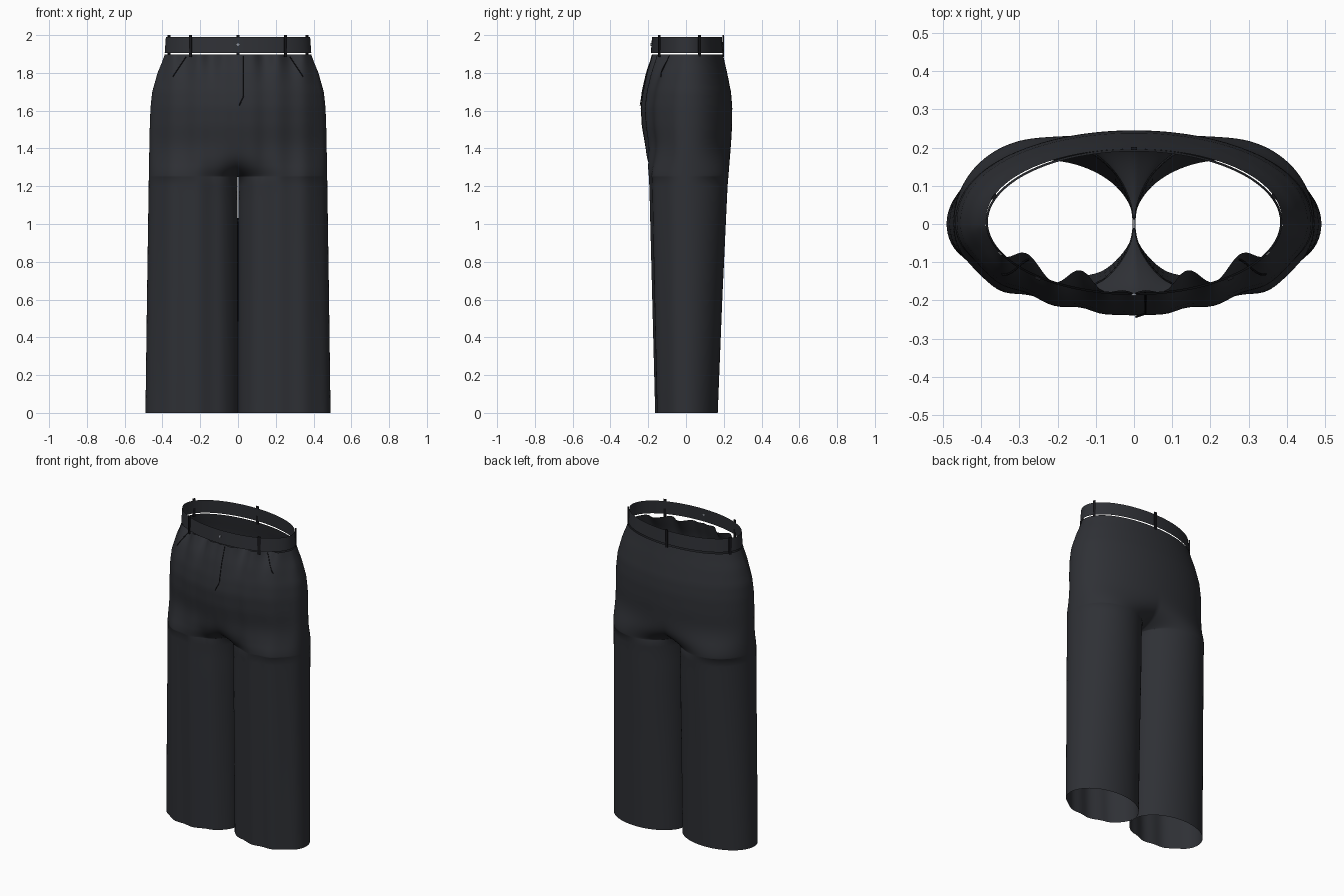
import bpy, bmesh
from math import sin, cos, pi, sqrt, asin, atan2

if "Cube" in bpy.data.objects:
    bpy.data.objects.remove(bpy.data.objects["Cube"])

# height, half width, front depth, back depth
PROFILE = [(0, .49, .165, .168), (.6, .482, .18, .192), (1.2, .473, .195, .22),
           (1.32, .471, .202, .23), (1.42, .469, .217, .238), (1.52, .467, .234, .244),
           (1.62, .463, .24, .245), (1.7, .454, .23, .238), (1.8, .426, .209, .218),
           (1.86, .401, .191, .204), (1.897, .388, .181, .196)]
TOP, CROTCH, RISE = 1.897, 1.25, .21
N = 80

cloth = bpy.data.materials.new("dark_cloth")
cloth.diffuse_color = (.028, .03, .036, 1)
cloth.use_nodes = True
cloth.node_tree.nodes["Principled BSDF"].inputs["Base Color"].default_value = cloth.diffuse_color
thread = bpy.data.materials.new("dark_thread")
thread.diffuse_color = (.008, .008, .01, 1)
thread.use_nodes = True
thread.node_tree.nodes["Principled BSDF"].inputs["Base Color"].default_value = thread.diffuse_color
metal = bpy.data.materials.new("button_metal")
metal.diffuse_color = (.3, .32, .36, 1)
metal.use_nodes = True
metal.node_tree.nodes["Principled BSDF"].inputs["Base Color"].default_value = metal.diffuse_color


def dims(z):
    for a, b in zip(PROFILE, PROFILE[1:]):
        if z <= b[0]:
            f = (z - a[0]) / (b[0] - a[0])
            return [p + (q - p) * f for p, q in zip(a[1:], b[1:])]
    return PROFILE[-1][1:]


def ripple(x, y, z):
    # soft folds across the front
    if y >= 0:
        return y
    k = max(0, (z - 1.7) / (TOP - 1.7))
    amp = .010 + .038 * k * k
    win = min(1, abs(x) / .12) * min(1, -y / .08)
    return y + amp * win * (.5 + .5 * cos(2 * pi * (x - .14) / .14))


def ring(z):
    # half torso outline that closes into a leg outline at the crotch
    w, df, db = dims(z)
    u = min(1, max(0, (z - CROTCH) / RISE))
    s = 1 - sin(pi / 2 * sqrt(u))
    inner = .001 + .003 * max(0, 1 - abs(z - 1.15) / .12)
    r, pts = (w - inner) / 2, []
    for i in range(N + 1):
        t = i / N
        c = cos(pi * t)
        if c < 0:
            c = -abs(c) ** .9
        x = (1 - s) * w * sin(pi * t) + s * (inner + r - r * cos(2 * pi * t))
        y = -(1 - s) * c - s * sin(2 * pi * t)
        if s < .9999 and i in (0, N):
            x = 0
        pts.append((x, y))
    lo, hi = -min(p[1] for p in pts), max(p[1] for p in pts)
    return [(x, ripple(x, y * (df / lo if y < 0 else db / hi), z), z) for x, y in pts]


def mesh_object(name, bm, mat, smooth=True):
    me = bpy.data.meshes.new(name)
    bmesh.ops.recalc_face_normals(bm, faces=bm.faces)
    for f in bm.faces:
        f.smooth = smooth
    bm.to_mesh(me)
    bm.free()
    ob = bpy.data.objects.new(name, me)
    bpy.context.collection.objects.link(ob)
    me.materials.append(mat)
    return ob


def loft(bm, rings):
    rows = [[bm.verts.new(p) for p in r] for r in rings]
    for a, b in zip(rows, rows[1:]):
        for i in range(len(a) - 1):
            bm.faces.new((a[i], a[i + 1], b[i + 1], b[i]))
    bmesh.ops.remove_doubles(bm, verts=bm.verts, dist=.0002)


# trouser body: one half lofted, then mirrored
levels = [CROTCH * k / 26 for k in range(26)]
levels += [CROTCH + RISE * (k / 18) ** 2 for k in range(18)]
levels += [CROTCH + RISE + (TOP - CROTCH - RISE) * k / 20 for k in range(21)]
bm = bmesh.new()
loft(bm, [ring(z) for z in levels])
body = mesh_object("trouser_body", bm, cloth)
mir = body.modifiers.new("mirror", 'MIRROR')
mir.merge_threshold = .0004


# waistband
def band_point(a, z, out=0):
    k = .388 - .006 * (z - 1.905) / .085
    return (cos(a) * (k + out), .005 + sin(a) * (k - .197 + out), z)


bm = bmesh.new()
loft(bm, [[band_point(2 * pi * i / 96, z) for i in range(97)] for z in (1.905, 1.95, 1.99)])
mesh_object("waistband", bm, cloth)


# belt loops
def belt_loop(name, x, y):
    a = atan2((y - .005) / .19, x / .387)
    px, py, _ = band_point(a, 1.94, .004)
    bpy.ops.mesh.primitive_cube_add(size=1, location=(px, py, 1.942))
    ob = bpy.context.object
    ob.name = name
    ob.scale = (.008, .016, .116)
    ob.rotation_euler.z = atan2(sin(a) / .19, cos(a) / .387)
    ob.data.materials.append(thread)


for side, sx in (("left", -1), ("right", 1)):
    belt_loop("front_loop_" + side, sx * .25, -.14)
    belt_loop("side_loop_" + side, sx * .362, .07)
belt_loop("back_loop", 0, .195)


# stitched lines lying on the front
def stitch(name, pts):
    cu = bpy.data.curves.new(name, 'CURVE')
    cu.dimensions = '3D'
    cu.bevel_depth = .0025
    cu.bevel_resolution = 1
    sp = cu.splines.new('POLY')
    sp.points.add(len(pts) - 1)
    for p, (x, z) in zip(sp.points, pts):
        w, df, _ = dims(z)
        y = ripple(abs(x), -df * cos(asin(min(1, abs(x) / w))), z)
        p.co = (x, y - .004, z, 1)
    ob = bpy.data.objects.new(name, cu)
    bpy.context.collection.objects.link(ob)
    cu.materials.append(thread)


stitch("fly_seam", [(.03, 1.89 - .021 * k) for k in range(11)] + [(.022, 1.66), (.005, 1.625)])
for side, sx in (("left", -1), ("right", 1)):
    stitch("pocket_seam_" + side,
           [(sx * (.275 + .007 * k), 1.885 - .0105 * k) for k in range(11)])

# waist button
bpy.ops.mesh.primitive_cylinder_add(vertices=16, radius=.007, depth=.006,
                                    location=(0, -.184, 1.95), rotation=(pi / 2, 0, 0))
bpy.context.object.name = "waist_button"
bpy.context.object.data.materials.append(metal)
